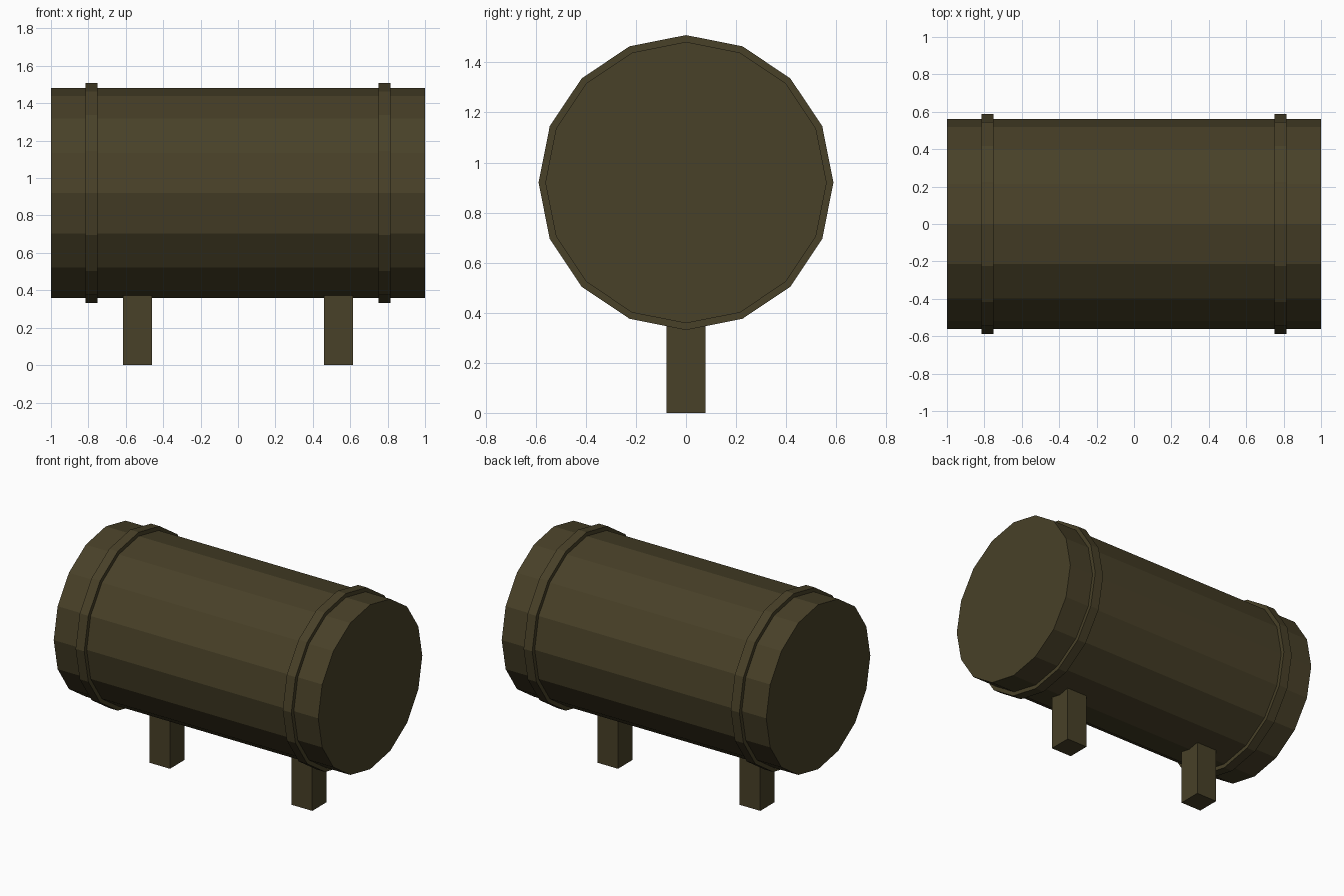
import bpy
import math

if "Cube" in bpy.data.objects:
    bpy.data.objects.remove(bpy.data.objects["Cube"])

mat = bpy.data.materials.new("dark olive brown")
mat.diffuse_color = (0.065, 0.052, 0.021, 1.0)
mat.use_nodes = True
mat.node_tree.nodes["Principled BSDF"].inputs["Base Color"].default_value = mat.diffuse_color

CENTRE_Z = 0.92


def drum(name, x, radius, length):
    # 16-sided drum lying along x, with a corner at the very top
    bpy.ops.mesh.primitive_cylinder_add(
        vertices=16, radius=radius, depth=length,
        location=(x, 0, CENTRE_Z), rotation=(0, math.pi / 2, 0))
    ob = bpy.context.object
    ob.name = name
    ob.data.materials.append(mat)


def leg(name, x):
    # square post running up into the drum
    z_top = 0.42
    bpy.ops.mesh.primitive_cube_add(size=1, location=(x, 0, z_top / 2))
    ob = bpy.context.object
    ob.name = name
    ob.scale = (0.156, 0.156, z_top)
    ob.data.materials.append(mat)


# Main body
drum("barrel_body", 0, 0.562, 2.0)

# Raised hoops and supporting legs on both ends
for side, s in (("left", -1), ("right", 1)):
    drum(side + "_hoop", s * 0.783, 0.589, 0.065)
    leg(side + "_leg", s * 0.538)
